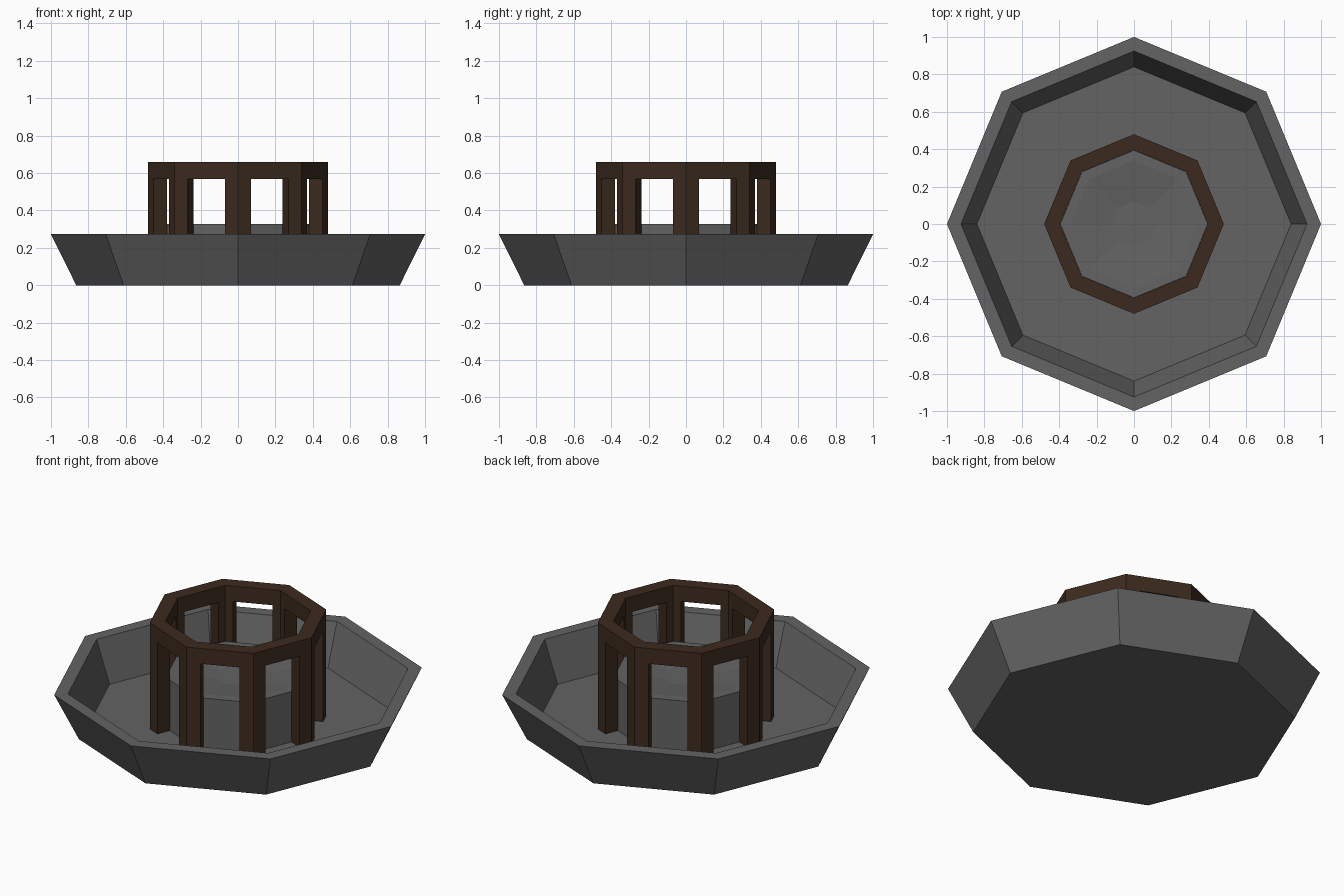
import bpy, bmesh, math
from mathutils import Matrix

if "Cube" in bpy.data.objects:
    bpy.data.objects.remove(bpy.data.objects["Cube"])

SIDES = 8


def material(name, rgb):
    m = bpy.data.materials.new(name)
    m.diffuse_color = (*rgb, 1)
    m.use_nodes = True
    m.node_tree.nodes["Principled BSDF"].inputs["Base Color"].default_value = m.diffuse_color
    return m


def finish(name, bm, mat=None):
    bmesh.ops.recalc_face_normals(bm, faces=bm.faces)
    me = bpy.data.meshes.new(name)
    bm.to_mesh(me)
    bm.free()
    ob = bpy.data.objects.new(name, me)
    bpy.context.collection.objects.link(ob)
    if mat:
        me.materials.append(mat)
    return ob


def lathe(name, profile, mat, closed=False):
    """Spin (radius, z) points into an octagonal solid; open ends are capped."""
    bm = bmesh.new()
    rings = []
    for r, z in profile:
        rings.append([bm.verts.new((r * math.cos(i * math.tau / SIDES),
                                    r * math.sin(i * math.tau / SIDES), z))
                      for i in range(SIDES)])
    pairs = list(zip(rings, rings[1:]))
    if closed:
        pairs.append((rings[-1], rings[0]))
    for a, b in pairs:
        for i in range(SIDES):
            j = (i + 1) % SIDES
            bm.faces.new((a[i], a[j], b[j], b[i]))
    if not closed:
        bm.faces.new(rings[0])
        bm.faces.new(rings[-1])
    return finish(name, bm, mat)


stone = material("dark_stone", (0.125, 0.125, 0.125))
wood = material("dark_wood", (0.045, 0.023, 0.013))

# Outer basin with flared wall and flat floor
lathe("basin", [(0.865, 0), (1.0, 0.273), (0.925, 0.273), (0.84, 0.03)], stone)

# Solid pedestal inside the frame, with a shallow dished top
lathe("pedestal", [(0.394, 0.03), (0.394, 0.328), (0.34, 0.328),
                   (0.12, 0.305)], stone)

# Wooden octagonal frame
frame = lathe("frame", [(0.48, 0.03), (0.48, 0.658), (0.395, 0.658),
                        (0.395, 0.03)], wood, closed=True)

# Window openings: each cutter opens two opposite sides
for k in range(SIDES // 2):
    bm = bmesh.new()
    bmesh.ops.create_cube(bm, size=1, matrix=(
        Matrix.Rotation(math.tau / SIDES * (k + 0.5), 4, 'Z')
        @ Matrix.Translation((0, 0, 0.2335))
        @ Matrix.Diagonal((1.2, 0.215, 0.667, 1))))
    cutter = finish("window_cutter", bm)
    cutter.hide_render = True
    cutter.hide_viewport = True
    mod = frame.modifiers.new("windows", 'BOOLEAN')
    mod.operation = 'DIFFERENCE'
    mod.solver = 'EXACT'
    mod.object = cutter
